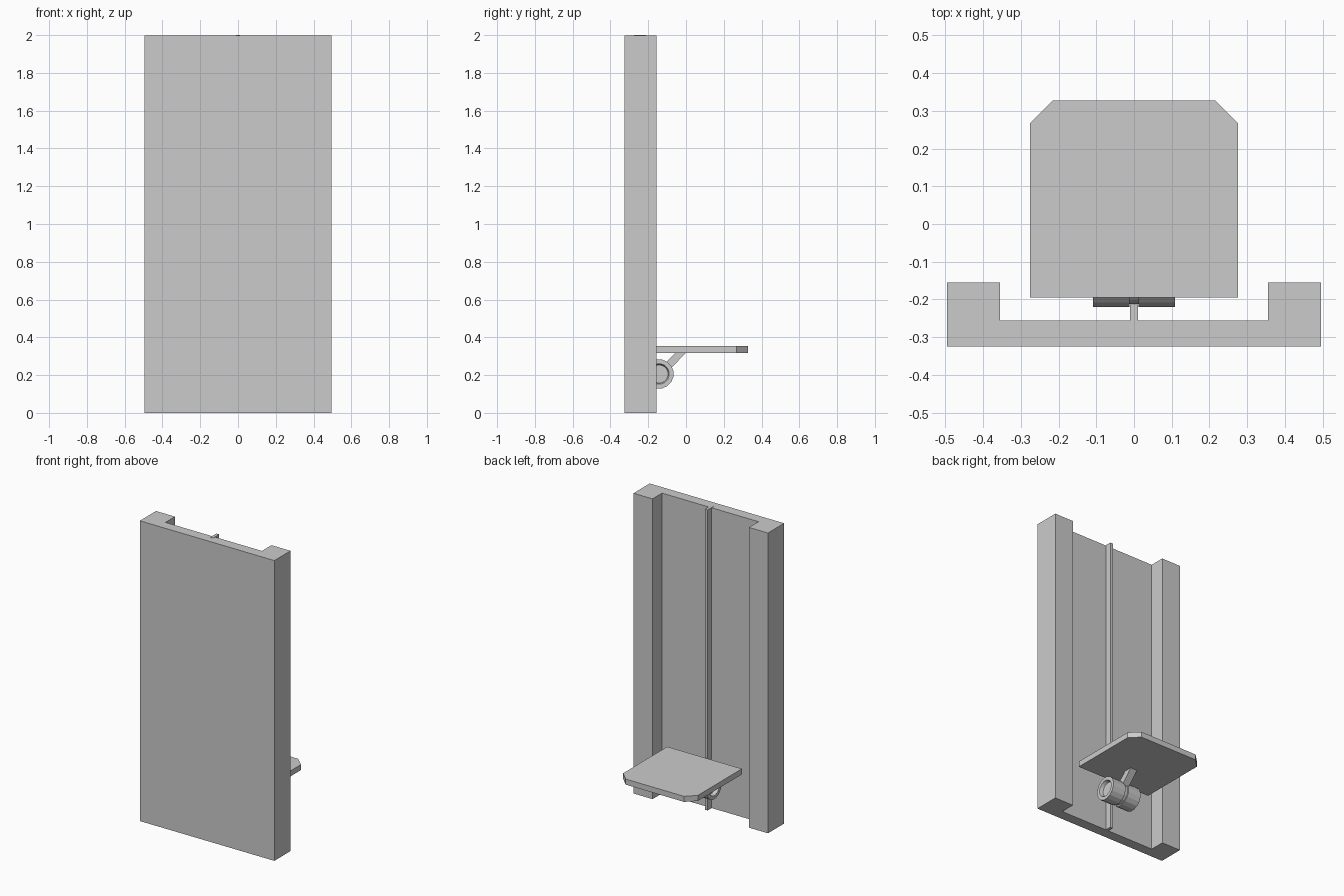
import bpy, bmesh, math
from mathutils import Vector

if "Cube" in bpy.data.objects:
    bpy.data.objects.remove(bpy.data.objects["Cube"])


def make_object(name, bm):
    bmesh.ops.recalc_face_normals(bm, faces=bm.faces)
    mesh = bpy.data.meshes.new(name)
    bm.to_mesh(mesh)
    bm.free()
    ob = bpy.data.objects.new(name, mesh)
    bpy.context.collection.objects.link(ob)
    return ob


def prism(name, outline, offset):
    """Extrude a closed outline of 3D points along an offset vector."""
    bm = bmesh.new()
    face = bm.faces.new([bm.verts.new(p) for p in outline])
    res = bmesh.ops.extrude_face_region(bm, geom=[face], use_keep_orig=True)
    verts = [v for v in res["geom"] if isinstance(v, bmesh.types.BMVert)]
    bmesh.ops.translate(bm, verts=verts, vec=Vector(offset))
    return make_object(name, bm)


def flat_prism(name, half, z0, z1):
    """Extrude upward a plan outline given by its right half."""
    pts = half + [(-x, y) for x, y in reversed(half)]
    return prism(name, [(x, y, z0) for x, y in pts], (0, 0, z1 - z0))


# Channel-shaped wall with a thick post down each side
flat_prism("wall_channel", [(0.495, -0.325), (0.495, -0.155),
                            (0.355, -0.155), (0.355, -0.255)], 0, 1.998)

# Thin guide rail down the middle
flat_prism("guide_rail", [(0.01, -0.275), (0.01, -0.213)], 0, 2.0)

# Seat board with two clipped corners
flat_prism("seat_board", [(0.275, -0.195), (0.275, 0.268), (0.215, 0.327)],
           0.318, 0.355)

# Slanted arm between the roller and the seat
arm = [(-0.135, 0.24), (-0.05, 0.325), (0.005, 0.325), (-0.10, 0.213)]
prism("support_arm", [(-0.025, y, z) for y, z in arm], (0.05, 0, 0))

# Roller: turned around the x axis, dished ends, groove in the middle
sides, cy, cz = 16, -0.143, 0.206
half = [(0.108, 0.078), (0.012, 0.078), (0.012, 0.07)]
dish = [(0.085, 0.048), (0.108, 0.055)]
right = dish + half
profile = right + [(-x, r) for x, r in reversed(right)]
bm = bmesh.new()
rings = []
for x, r in profile:
    ring = []
    for i in range(sides):
        a = 2 * math.pi * (i + 0.5) / sides
        ring.append(bm.verts.new((x, cy + r * math.cos(a), cz + r * math.sin(a))))
    rings.append(ring)
for a, b in zip(rings, rings[1:]):
    for i in range(sides):
        j = (i + 1) % sides
        bm.faces.new((a[i], a[j], b[j], b[i]))
bm.faces.new(rings[0])
bm.faces.new(rings[-1])
make_object("roller", bm)
